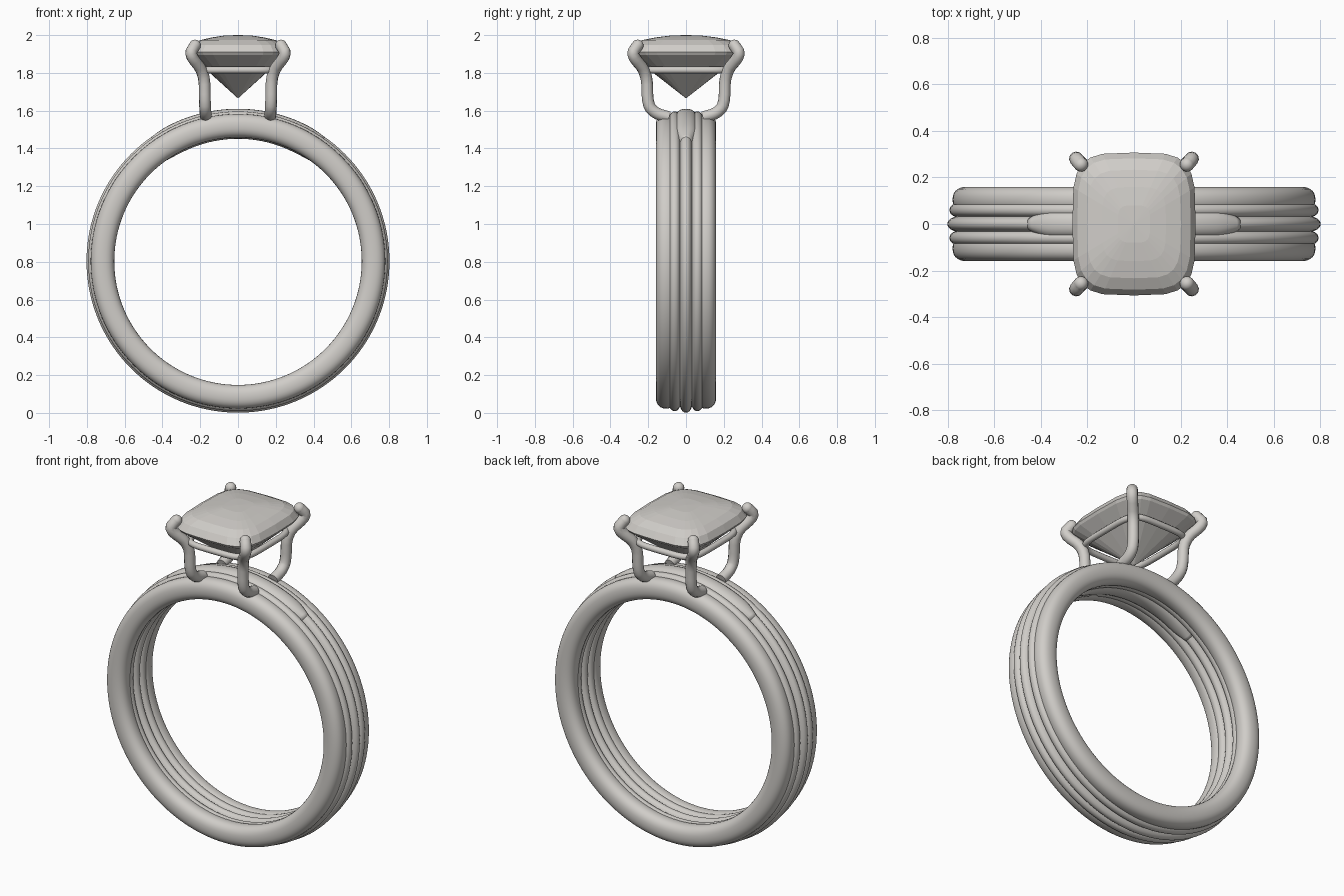
import bpy, bmesh, math
from mathutils import Vector

cube = bpy.data.objects.get("Cube")
if cube:
    bpy.data.objects.remove(cube, do_unlink=True)


def material(name, color):
    m = bpy.data.materials.new(name)
    m.use_nodes = True
    m.diffuse_color = (*color, 1)
    m.node_tree.nodes["Principled BSDF"].inputs["Base Color"].default_value = (*color, 1)
    return m


METAL = material("pale_metal", (0.63, 0.61, 0.58))
CENTRE = 0.803


def finish(bm, name, smooth):
    bmesh.ops.recalc_face_normals(bm, faces=bm.faces)
    me = bpy.data.meshes.new(name)
    bm.to_mesh(me)
    bm.free()
    me.materials.append(METAL)
    ob = bpy.data.objects.new(name, me)
    bpy.context.collection.objects.link(ob)
    if smooth:
        for p in me.polygons:
            p.use_smooth = True
    return ob


def superellipse(a, b, n, count):
    pts = []
    for i in range(count):
        t = math.tau * i / count
        c, s = math.cos(t), math.sin(t)
        pts.append((a * math.copysign(abs(c) ** (2 / n), c),
                    b * math.copysign(abs(s) ** (2 / n), s)))
    return pts


def skin(bm, loops, closed):
    pairs = list(zip(loops, loops[1:] + loops[:1]))
    for a, b in pairs if closed else pairs[:-1]:
        for j in range(len(a)):
            k = (j + 1) % len(a)
            bm.faces.new((a[j], a[k], b[k], b[j]))


# Strand of the band, swept around the finger; a partial arc tapers at its ends
def strand(name, y, half_width, inner, outer, power, half_angle=math.pi):
    full = half_angle == math.pi
    count = 128 if full else 49
    section = superellipse(half_width, (outer - inner) / 2, power, 28)
    middle = (outer + inner) / 2
    bm = bmesh.new()
    loops = []
    for i in range(count):
        f = i / (count if full else count - 1)
        a = half_angle * (2 * f - 1)
        edge = 1 if full else min(1, 8 * min(f, 1 - f))
        scale = 0.55 + 0.45 * math.sin(edge * math.pi / 2)
        depth = 0.93 + 0.07 * math.sin(edge * math.pi / 2)
        loops.append([bm.verts.new((math.sin(a) * (middle + r * depth), y + w * scale,
                                    CENTRE + math.cos(a) * (middle + r * depth)))
                      for w, r in section])
    skin(bm, loops, full)
    if not full:
        bm.faces.new(loops[0])
        bm.faces.new(loops[-1])
    return finish(bm, name, True)


for side, tag in ((1, "back"), (-1, "front")):
    strand(f"outer_band_{tag}", side * 0.105, 0.055, 0.655, 0.78, 2.3)
    strand(f"inner_band_{tag}", side * 0.06, 0.035, 0.658, 0.793, 2.3)
strand("centre_band", 0, 0.036, 0.656, 0.802, 2.2)
strand("top_bridge", 0, 0.066, 0.648, 0.807, 2.4, math.radians(35))

# Cushion-cut stone: flat facets from culet to domed crown
bm = bmesh.new()
levels = [(0.73, 1.84), (0.97, 1.895), (1, 1.91), (0.92, 1.948),
          (0.76, 1.973), (0.52, 1.988), (0.26, 1.998)]
outline = superellipse(0.265, 0.307, 4, 24)
loops = [[bm.verts.new((x * s, y * s, z)) for x, y in outline] for s, z in levels]
skin(bm, loops, False)
culet = bm.verts.new((0, 0, 1.665))
table = bm.verts.new((0, 0, 2.0))
for loop, tip in ((loops[0], culet), (loops[-1], table)):
    for j in range(len(loop)):
        bm.faces.new((loop[j], loop[(j + 1) % len(loop)], tip))
finish(bm, "cushion_stone", False)


# Round wire following a path, with corners softened by cutting
def wire(name, points, radius, cyclic=False):
    pts = [Vector(p) for p in points]
    for _ in range(0 if cyclic else 2):
        cut = [pts[0]]
        for a, b in zip(pts, pts[1:]):
            cut += [a.lerp(b, 0.22), a.lerp(b, 0.78)]
        pts = cut + [pts[-1]]
    curve = bpy.data.curves.new(name, "CURVE")
    curve.dimensions = "3D"
    curve.bevel_depth = radius
    curve.bevel_resolution = 4
    curve.use_fill_caps = True
    spline = curve.splines.new("POLY")
    spline.points.add(len(pts) - 1)
    for sp, p in zip(spline.points, pts):
        sp.co = (*p, 1)
    spline.use_cyclic_u = cyclic
    spline.use_smooth = True
    curve.materials.append(METAL)
    ob = bpy.data.objects.new(name, curve)
    bpy.context.collection.objects.link(ob)
    return ob


# Four prongs with rounded tips
PRONG = [(0.17, 0.09, 1.565), (0.172, 0.16, 1.585), (0.175, 0.203, 1.63),
         (0.178, 0.207, 1.8), (0.257, 0.29, 1.898), (0.228, 0.256, 1.945)]
for sx, lr in ((1, "left"), (-1, "right")):
    for sy, fb in ((1, "back"), (-1, "front")):
        path = [(sx * x, sy * y, z) for x, y, z in PRONG]
        wire(f"prong_{fb}_{lr}", path, 0.031)
        bm = bmesh.new()
        bmesh.ops.create_uvsphere(bm, u_segments=16, v_segments=10, radius=0.031)
        bmesh.ops.translate(bm, verts=bm.verts, vec=path[-1])
        finish(bm, f"prong_tip_{fb}_{lr}", True)

# Gallery rail joining the prongs under the stone
rail = [(x, y, 1.815) for x, y in superellipse(0.2, 0.235, 5, 48)]
wire("gallery_rail", rail, 0.018, True)
